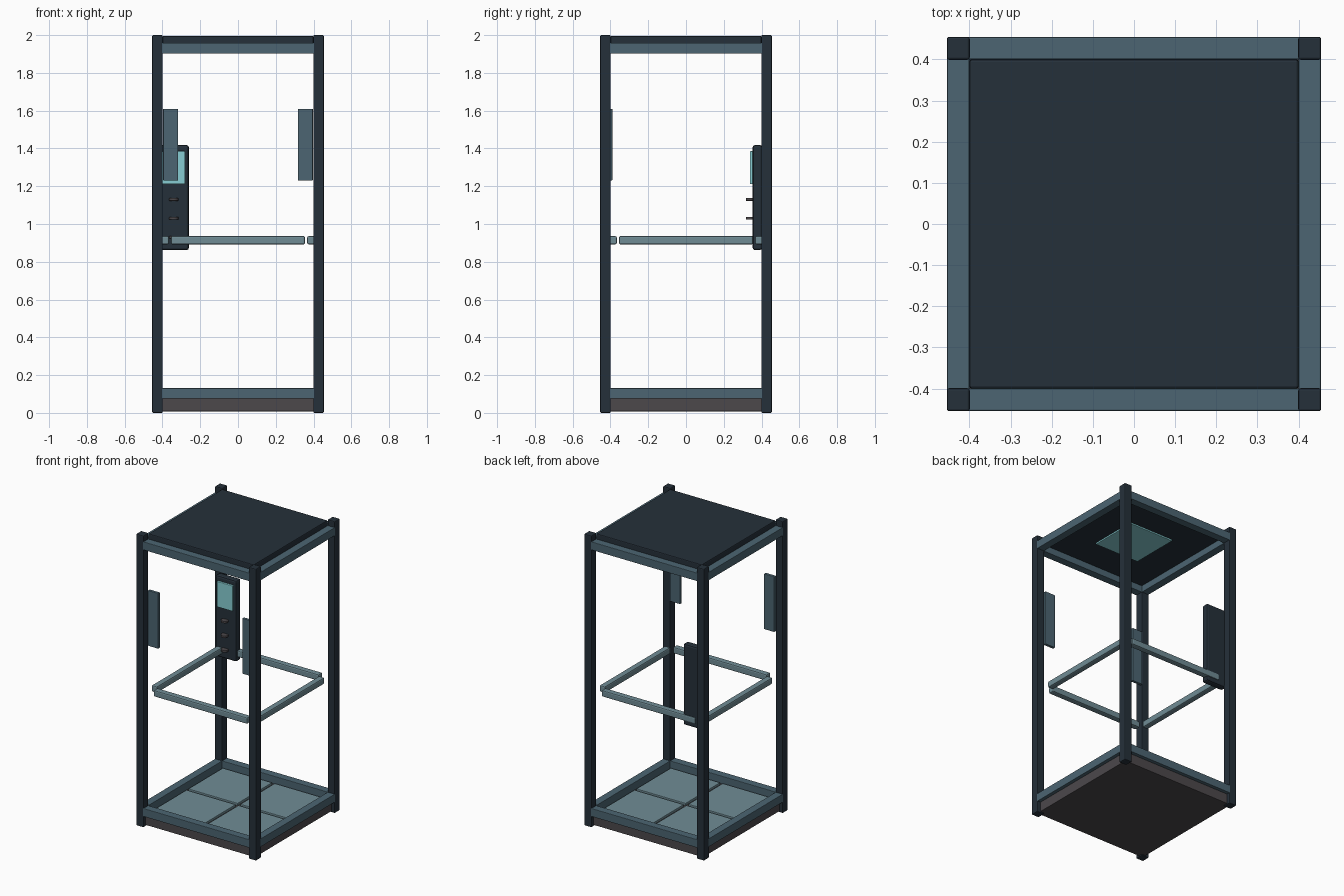
import bpy
import bmesh
from mathutils import Matrix, Vector

cube = bpy.data.objects.get("Cube")
if cube:
    bpy.data.objects.remove(cube, do_unlink=True)


def material(name, hex_code):
    def linear(c):
        return c / 12.92 if c <= 0.04045 else ((c + 0.055) / 1.055) ** 2.4
    rgb = [linear(int(hex_code[i:i + 2], 16) / 255) for i in (0, 2, 4)]
    mat = bpy.data.materials.new(name)
    mat.diffuse_color = (*rgb, 1)
    mat.use_nodes = True
    mat.node_tree.nodes["Principled BSDF"].inputs["Base Color"].default_value = (*rgb, 1)
    return mat


DARK = material("dark_navy_metal", "25303A")
BLUE = material("slate_blue_metal", "4C6572")
PALE = material("pale_steel", "708C95")
GLOW = material("aqua_glow", "87CED3")
GREY = material("warm_dark_grey", "4C484B")


def finish(name, bm, mat, bevel):
    mesh = bpy.data.meshes.new(name)
    bm.to_mesh(mesh)
    bm.free()
    mesh.materials.append(mat)
    obj = bpy.data.objects.new(name, mesh)
    bpy.context.collection.objects.link(obj)
    if bevel:
        mod = obj.modifiers.new("edge_bevel", "BEVEL")
        mod.width = bevel
        mod.segments = 2
    return obj


def box(name, low, high, mat, bevel=0.003):
    low, high = Vector(low), Vector(high)
    bm = bmesh.new()
    place = Matrix.Translation((low + high) / 2) @ Matrix.Diagonal((*(high - low), 1))
    bmesh.ops.create_cube(bm, size=1, matrix=place)
    return finish(name, bm, mat, bevel)


def centred(name, centre, size, mat, bevel=0.003):
    c, half = Vector(centre), Vector(size) / 2
    return box(name, c - half, c + half, mat, bevel)


# Corner posts
POST = 0.427
for sy, depth in ((-1, "front"), (1, "back")):
    for sx, side in ((-1, "right"), (1, "left")):
        centred(f"{depth}_{side}_post", (sx * POST, sy * POST, 1),
                (0.056, 0.056, 2), DARK, 0.006)

# Base slab, roof slab and ceiling light
box("base_slab", (-0.43, -0.43, 0.008), (0.43, 0.43, 0.078), GREY)
box("roof_slab", (-0.4, -0.4, 1.945), (0.4, 0.4, 1.995), DARK, 0.006)
box("ceiling_light", (-0.17, -0.17, 1.935), (0.17, 0.17, 1.947), GLOW)

# Floor tiles with narrow gaps
for sx, side in ((-1, "right"), (1, "left")):
    for sy, depth in ((-1, "front"), (1, "back")):
        centred(f"{depth}_{side}_floor_tile", (sx * 0.197, sy * 0.197, 0.083),
                (0.374, 0.374, 0.02), PALE)

# Frame beams and handrails on all four sides
for s, depth, side in ((-1, "front", "right"), (1, "back", "left")):
    for level, z in (("lower", 0.103), ("upper", 1.931)):
        centred(f"{depth}_{level}_beam", (0, s * POST, z), (0.812, 0.054, 0.056), BLUE)
        centred(f"{side}_{level}_beam", (s * POST, 0, z), (0.054, 0.812, 0.056), BLUE)
    centred(f"{depth}_handrail", (0, s * 0.387, 0.914), (0.71, 0.042, 0.044), PALE, 0.008)
    centred(f"{side}_handrail", (s * 0.387, 0, 0.914), (0.042, 0.71, 0.044), PALE, 0.008)

# Front door plates beside the posts
for s, side in ((-1, "right"), (1, "left")):
    centred(f"{side}_door_plate", (s * 0.357, -0.4, 1.42), (0.078, 0.02, 0.38), BLUE)

# Control panel with screen and flat round buttons
PANEL_X = -0.34
centred("control_panel", (PANEL_X, 0.378, 1.14), (0.16, 0.05, 0.556), DARK, 0.012)
centred("control_screen", (PANEL_X, 0.35, 1.298), (0.12, 0.022, 0.175), GLOW)
for i in range(3):
    bm = bmesh.new()
    bmesh.ops.create_cone(bm, cap_ends=True, segments=24, radius1=0.024, radius2=0.024,
                          depth=0.014,
                          matrix=Matrix.Translation((PANEL_X, 0.341, 1.13 - i * 0.1)))
    finish(f"control_button_{i + 1}", bm, GREY, 0.002)
